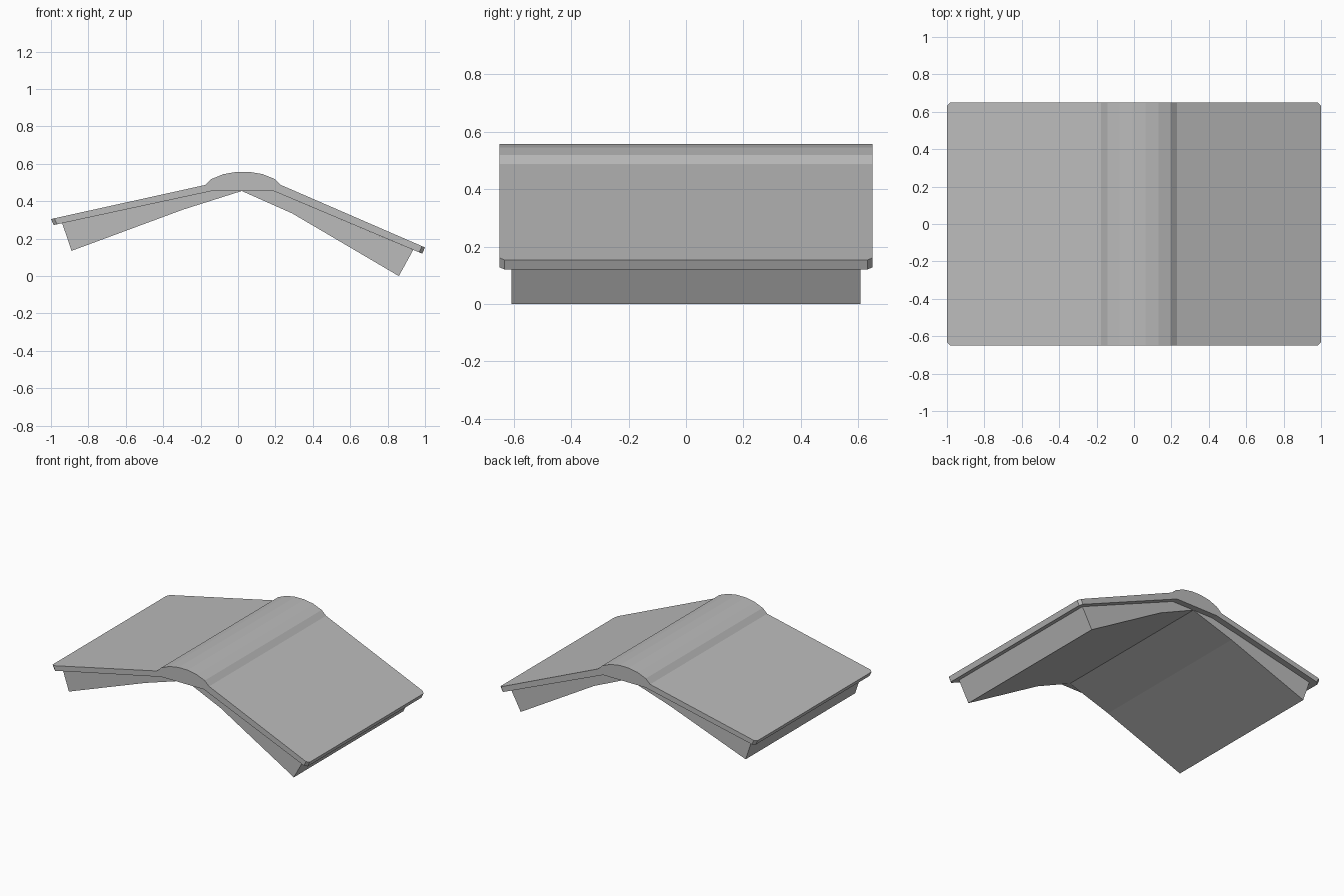
import bpy
import bmesh

cube = bpy.data.objects.get("Cube")
if cube:
    bpy.data.objects.remove(cube, do_unlink=True)

grey = bpy.data.materials.new("plain_grey")
grey.use_nodes = True
grey.diffuse_color = (0.5, 0.5, 0.5, 1)
grey.node_tree.nodes["Principled BSDF"].inputs["Base Color"].default_value = (0.5, 0.5, 0.5, 1)


def extrude_profile(name, profile, half_depth, corner=0.0):
    """Extrude an x-z profile along y, optionally trimming the outer corners."""
    bm = bmesh.new()
    face = bm.faces.new([bm.verts.new((x, -half_depth, z)) for x, z in profile])
    moved = bmesh.ops.extrude_face_region(bm, geom=[face], use_keep_orig=True)["geom"]
    for v in moved:
        if isinstance(v, bmesh.types.BMVert):
            v.co.y = half_depth
    bmesh.ops.recalc_face_normals(bm, faces=bm.faces)
    if corner:
        edges = [e for e in bm.edges
                 if all(abs(v.co.x) > 0.97 for v in e.verts)
                 and abs(e.verts[0].co.y - e.verts[1].co.y) < 0.01]
        bmesh.ops.bevel(bm, geom=edges, offset=corner, segments=1,
                        profile=0.5, affect='EDGES')
    mesh = bpy.data.meshes.new(name)
    bm.to_mesh(mesh)
    bm.free()
    mesh.materials.append(grey)
    obj = bpy.data.objects.new(name, mesh)
    bpy.context.collection.objects.link(obj)
    return obj


# Cover: two sloping boards joined by a raised, faceted spine
mid = 0.027
rise = [(0.203, 0.487), (0.169, 0.519), (0.105, 0.545), (0.035, 0.557)]
spine = [(mid - dx, z) for dx, z in rise] + [(mid + dx, z) for dx, z in reversed(rise)]
cover = [(-1.0, 0.305)] + spine + [
    (1.0, 0.153), (0.985, 0.12), (0.19, 0.455), (-0.14, 0.455), (-0.985, 0.273)]
extrude_profile("cover", cover, 0.65, corner=0.018)

# Page blocks: wedges meeting in the middle of the spine
right_pages = [(-0.94, 0.283), (-0.89, 0.135), (-0.295, 0.355), (0.02, 0.455), (-0.14, 0.455)]
left_pages = [(0.937, 0.14), (0.86, 0.0), (0.29, 0.335), (0.02, 0.455), (0.19, 0.455)]
extrude_profile("right_pages", right_pages, 0.608)
extrude_profile("left_pages", left_pages, 0.608)
